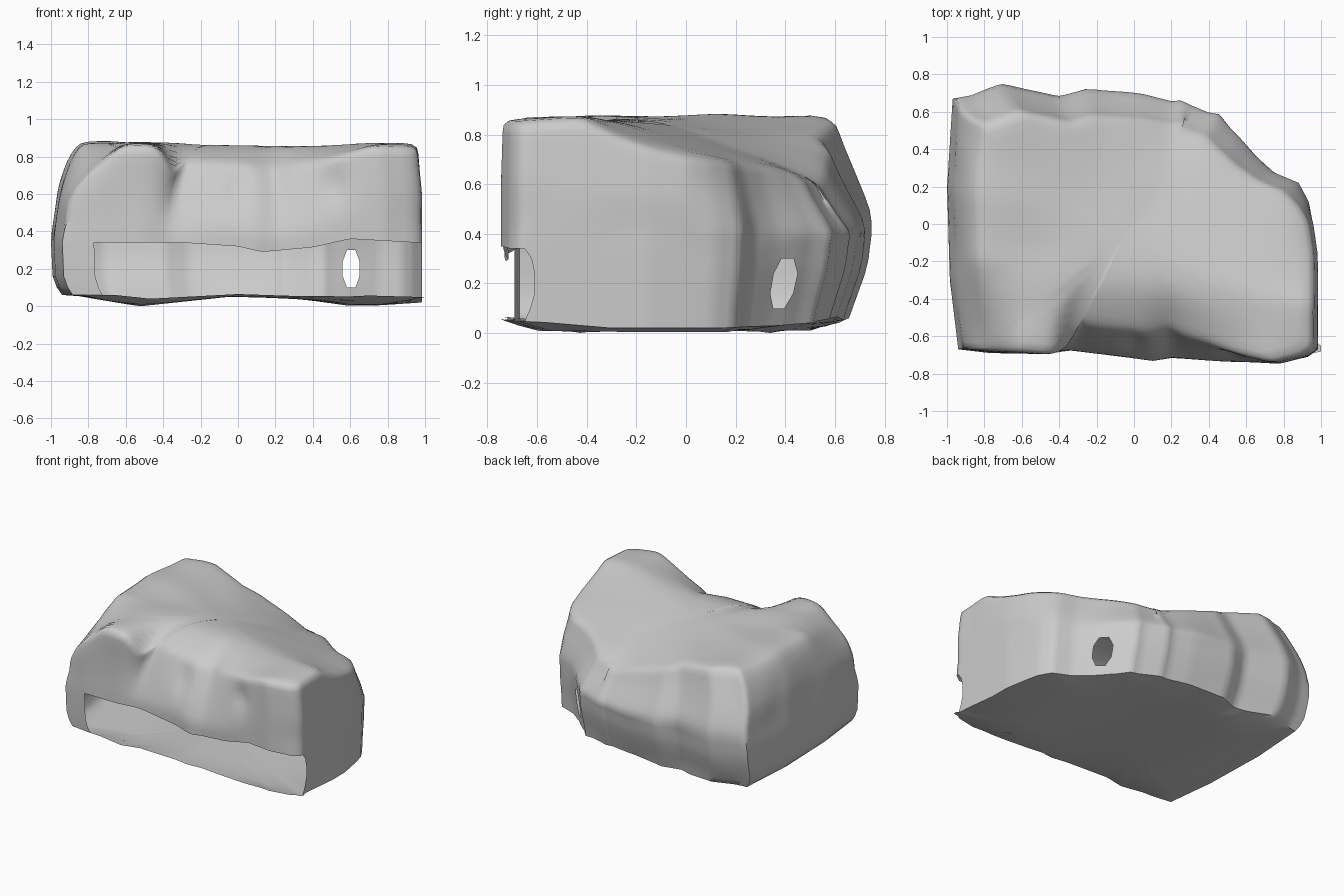
import bpy, bmesh, math
from mathutils import Vector, noise

if "Cube" in bpy.data.objects:
    bpy.data.objects.remove(bpy.data.objects["Cube"])

# plan outline of the rock at its widest, counter-clockwise from the back left
OUTLINE = [(-.97, .68), (-1, .2), (-.985, -.3), (-.94, -.67), (-.77, -.69), (-.5, -.695), (-.35, -.675),
           (.1, -.73), (.2, -.715), (.5, -.735), (.78, -.745), (.93, -.71), (.985, -.67), (.985, -.61),
           (.98, -.15), (.95, .02), (.93, .12), (.88, .22), (.75, .28), (.65, .37), (.605, .42),
           (.56, .47), (.52, .51), (.46, .59), (.4, .6), (.25, .665), (.2, .66), (.05, .695),
           (-.26, .73), (-.4, .68), (-.71, .755), (-.88, .69)]
STEP = .04


def clamp(v, a=0, b=1):
    return max(a, min(b, v))


def lookup(table, z):
    for (z0, v0), (z1, v1) in zip(table, table[1:]):
        if z <= z1:
            return v0 + (v1 - v0) * clamp((z - z0) / (z1 - z0))
    return table[-1][1]


def bump(x, c, w):
    return math.exp(-((x - c) / w) ** 2)


# side profiles: how far each wall pulls in with height
LEFT = [(.06, .06), (.13, .01), (.35, 0), (.63, .03), (.78, .09), (.87, .16)]
BACK = [(.06, .13), (.27, .03), (.47, 0), (.75, .15), (.87, .2)]
RIGHT = [(.06, 0), (.6, 0), (.84, .025)]
# along x: upper edge of the opening, set-back of the front crest, floor height, floor rim height
LIP = [(-.77, .34), (-.3, .34), (0, .32), (.13, .29), (.4, .315), (.6, .36), (.95, .34)]
SETBACK = [(-.5, .01), (-.41, .03), (-.34, .27), (-.25, .22), (.05, .22), (.2, .28), (.28, .2), (.5, .1), (.75, .01)]
FLOOR = [(-.95, .06), (-.52, .0), (-.05, .05), (.2, .045), (.45, .03), (.6, 0), (.95, .005)]
RIM = [(-.7, .06), (-.5, .04), (0, .065), (.3, .055), (.6, .03), (.95, .02)]


def top_z(x, y):
    a = clamp((x + .7) / .9) ** 1.3
    e = 1.5 - .8 * clamp((x - .2) / .75)
    drop = .3 * a * clamp((y + .4) / 1.0) ** e
    front = .75 * lookup(SETBACK, x) * clamp((-.25 - y) / .4) ** 1.5   # rounded front brow
    corner = .25 * clamp((-.62 - x) / .3) * clamp((-.2 - y) / .45)     # cut front left corner
    return .877 - drop - front - corner + .01 * noise.noise(Vector((x * 4, y * 4, 1)))


def wall(x, y, z, h):
    """Pull a plan point in to the wall profile at height z (h is z scaled to a full-height wall)."""
    px = x * (1 - lookup(LEFT if x < 0 else RIGHT, h))
    py = y * (1 - lookup(BACK, h)) if y > 0 else y
    up = clamp((h - .42) / .45)
    if y < -.5 and x > -.93:
        py += .6 * up ** 1.3 * lookup(SETBACK, x)
        py += .04 * bump(x, .52, .05) * bump(z, .65, .07) + .03 * bump(x, 0, .05) * bump(z, .62, .09)
    if x > .3 and y > 0:
        px -= .07 * up * clamp(y / .25)
    n = noise.noise(Vector((x * 3.5, y * 3.5, z * 3))) * .018 * clamp((h - .36) / .1)
    d = Vector((px, py)).normalized() * n
    if h < .33 and x > .96 and y < -.63:
        d = Vector((.015, -.012))
    return Vector((clamp(px + d.x, -1, 1), py + d.y, z))


# resample the outline
plan = []
for p, q in zip(OUTLINE, OUTLINE[1:] + OUTLINE[:1]):
    p, q = Vector(p), Vector(q)
    k = max(1, math.ceil((q - p).length / STEP))
    plan += [p.lerp(q, i / k) for i in range(k)]
N = len(plan)
col = lambda x, y: min(range(N), key=lambda i: (plan[i] - Vector((x, y))).length)

rings = []
# lower wall, around the opening
for z in (.06, .1, .16, .24, .3, .34):
    ring = []
    for p in plan:
        zz = z
        if p.y < -.6:
            zz = .06 + (z - .06) * (lookup(LIP, p.x) - .06) / .28
        if z == .06:
            zz = lookup(RIM, p.x) + .03 * clamp((-.3 - p.y) / .35) * clamp((p.x - .3) / .4)
        ring.append(wall(p.x, p.y, zz, z))
    rings.append(ring)
# upper wall, up to the sloping top
for t in (.1, .2, .3, .4, .5, .6, .7, .8, .89, .95):
    ring = []
    for p, low in zip(plan, rings[5]):
        h = .34 + t * .53
        e = wall(p.x, p.y, 0, .85)
        rim = top_z(e.x, e.y)
        ring.append(wall(p.x, p.y, low.z + t * (rim - low.z), h))
    rings.append(ring)
# top surface
centre = Vector((-.05, -.05))
edge = rings[-1]
for s in (.97, .92, .85, .77, .69, .6, .48, .34, .18):
    ring = []
    for v in edge:
        q = centre.lerp(v.xy, s)
        ring.append(Vector((q.x, q.y, top_z(q.x, q.y) - (.006 if s > .95 else 0))))
    rings.append(ring)
# uneven floor
floor = []
for s, k in ((.2, 1), (.4, 1), (.6, 1), (.78, .85), (.9, .45)):
    ring = []
    for v in rings[0]:
        q = centre.lerp(v.xy, s)
        ring.append(Vector((q.x, q.y, v.z + k * (lookup(FLOOR, q.x) - v.z))))
    floor.append(ring)
rings = floor + rings
F = len(floor)

# round back window: pinch its corners
w0, wm, w1 = col(.65, .37), col(.605, .42), col(.56, .47)
for r in (F + 1, F + 4):
    for c in (w0, w1):
        rings[r][c] = rings[r][c].lerp(rings[r][wm], .5)
# curved right end of the front opening
o0, o1 = col(-.77, -.69), col(.985, -.61)
for r, k in ((F, .8), (F + 1, .35), (F + 4, .25), (F + 5, .8)):
    rings[r][o1].y -= .05 * k

# rock shell: skin the rings, leaving the front opening and back window open
bm = bmesh.new()
vs = [[bm.verts.new(v) for v in ring] for ring in rings]
for r in range(len(vs) - 1):
    for i in range(N):
        j = (i + 1) % N
        front = F <= r < F + 5 and o0 <= i < o1
        window = F + 1 <= r < F + 4 and w0 <= i < w1
        if not front and not window:
            bm.faces.new((vs[r][i], vs[r][j], vs[r + 1][j], vs[r + 1][i]))
for ring, z in ((vs[0], .05), (vs[-1], top_z(*centre))):
    hub = bm.verts.new((centre.x, centre.y, z))
    for i in range(N):
        a, b = ring[i], ring[(i + 1) % N]
        bm.faces.new((hub, b, a) if ring is vs[0] else (hub, a, b))
# soften creases on the upper shell
for _ in range(2):
    bmesh.ops.smooth_vert(bm, verts=[v for v in bm.verts if v.co.z > .42], factor=.4,
                          use_axis_x=True, use_axis_y=True, use_axis_z=True)
bmesh.ops.recalc_face_normals(bm, faces=bm.faces)
mesh = bpy.data.meshes.new("rock_shelter")
bm.to_mesh(mesh)
bm.free()
rock = bpy.data.objects.new("rock_shelter", mesh)
bpy.context.collection.objects.link(rock)
bpy.context.view_layer.objects.active = rock
rock.select_set(True)
bpy.ops.object.shade_smooth_by_angle(angle=math.radians(60))
